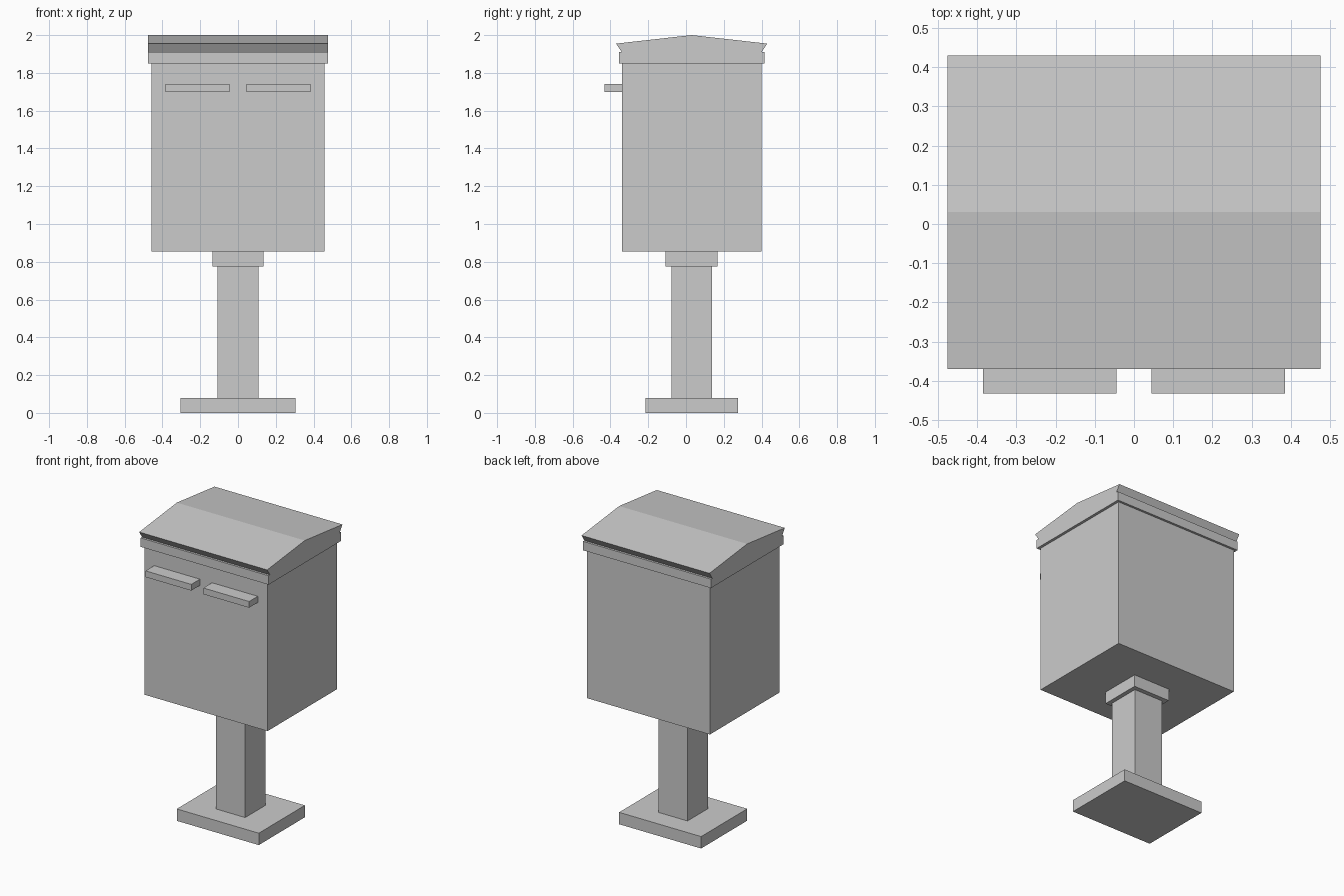
import bpy
import bmesh

cube = bpy.data.objects.get("Cube")
if cube:
    bpy.data.objects.remove(cube, do_unlink=True)

grey = bpy.data.materials.new("plain_grey")
grey.use_nodes = True
COLOUR = (0.6, 0.6, 0.6, 1)
grey.diffuse_color = COLOUR
grey.node_tree.nodes["Principled BSDF"].inputs["Base Color"].default_value = COLOUR

CENTRE_Y = 0.03  # depth axis of the post and box


def extrude_profile(name, profile, x0, x1):
    """Extrude a closed (y, z) profile from x0 to x1."""
    bm = bmesh.new()
    face = bm.faces.new([bm.verts.new((x0, y, z)) for y, z in profile])
    result = bmesh.ops.extrude_face_region(bm, geom=[face])
    verts = [v for v in result["geom"] if isinstance(v, bmesh.types.BMVert)]
    bmesh.ops.translate(bm, vec=(x1 - x0, 0, 0), verts=verts)
    bmesh.ops.recalc_face_normals(bm, faces=bm.faces)
    mesh = bpy.data.meshes.new(name)
    bm.to_mesh(mesh)
    bm.free()
    mesh.materials.append(grey)
    obj = bpy.data.objects.new(name, mesh)
    bpy.context.scene.collection.objects.link(obj)
    return obj


def block(name, x0, x1, y0, y1, z0, z1):
    return extrude_profile(name, [(y0, z0), (y1, z0), (y1, z1), (y0, z1)], x0, x1)


def centred_block(name, half_x, half_y, z0, z1):
    return block(name, -half_x, half_x, CENTRE_Y - half_y, CENTRE_Y + half_y, z0, z1)


# Stand and box, from the ground up
centred_block("base_plate", 0.305, 0.245, 0, 0.08)
centred_block("post", 0.108, 0.108, 0.08, 0.775)
centred_block("post_collar", 0.136, 0.138, 0.775, 0.855)
centred_block("box_body", 0.458, 0.37, 0.855, 1.85)
centred_block("box_rim", 0.476, 0.385, 1.85, 1.91)

# Low gabled roof with undercut eaves
half_roof = [(0.37, 1.91), (0.40, 1.955)]
roof = [(CENTRE_Y + y, z) for y, z in half_roof]
roof.append((CENTRE_Y, 2.0))
roof += [(CENTRE_Y - y, z) for y, z in reversed(half_roof)]
extrude_profile("roof", roof, -0.476, 0.476)

# Pair of hoods over the letter slots
block("left_slot_hood", 0.045, 0.385, -0.432, -0.34, 1.70, 1.742)
block("right_slot_hood", -0.385, -0.045, -0.432, -0.34, 1.70, 1.742)
